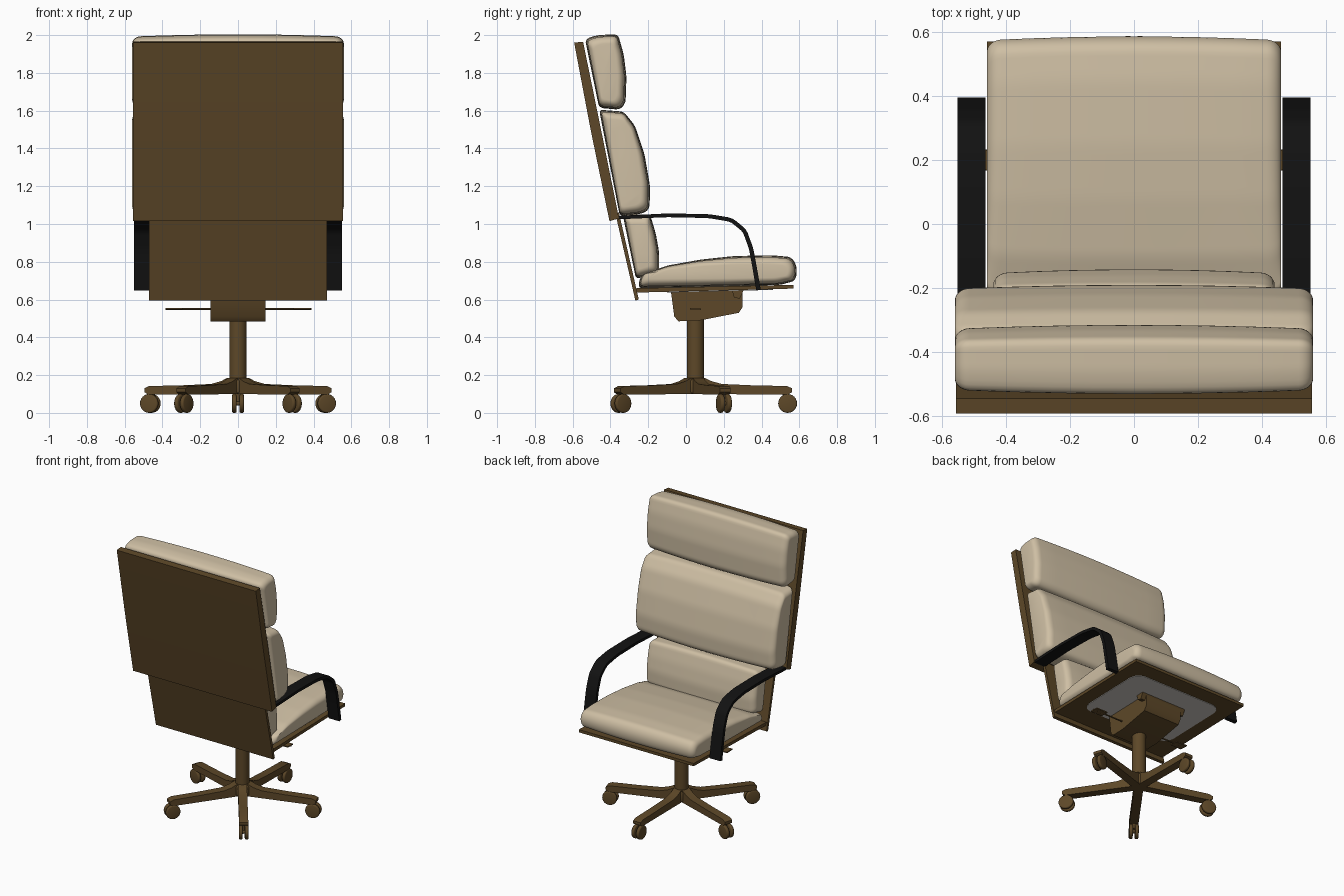
import bpy, bmesh, math
from mathutils import Matrix, Vector

cube = bpy.data.objects.get("Cube")
if cube:
    bpy.data.objects.remove(cube)


def material(name, rgb):
    m = bpy.data.materials.new(name)
    m.use_nodes = True
    m.diffuse_color = (*rgb, 1)
    bsdf = m.node_tree.nodes["Principled BSDF"]
    bsdf.inputs["Base Color"].default_value = (*rgb, 1)
    bsdf.inputs["Roughness"].default_value = 0.6
    return m


CREAM = material("cream upholstery", (0.62, 0.52, 0.37))
BROWN = material("brown shell", (0.11, 0.064, 0.021))
BLACK = material("black armrest", (0.006, 0.006, 0.006))
GREY = material("pale grey underside", (0.6, 0.57, 0.53))


def finish(name, bm, mat, place=None):
    bmesh.ops.recalc_face_normals(bm, faces=bm.faces[:])
    if place:
        bm.transform(place)
    mesh = bpy.data.meshes.new(name)
    bm.to_mesh(mesh)
    bm.free()
    mesh.materials.append(mat)
    obj = bpy.data.objects.new(name, mesh)
    bpy.context.collection.objects.link(obj)
    bpy.ops.object.select_all(action='DESELECT')
    obj.select_set(True)
    bpy.context.view_layer.objects.active = obj
    bpy.ops.object.shade_smooth_by_angle(angle=math.radians(40))
    return obj


def loft(rings):
    """Closed skin through equal rings, capped at both ends."""
    bm = bmesh.new()
    rows = [[bm.verts.new(p) for p in ring] for ring in rings]
    n = len(rows[0])
    for a, b in zip(rows, rows[1:]):
        for i in range(n):
            j = (i + 1) % n
            bm.faces.new((a[i], a[j], b[j], b[i]))
    bm.faces.new(rows[0])
    bm.faces.new(rows[-1][::-1])
    return bm


def prism(name, profile, x0, x1, mat, bevel=0.0, segments=3, place=None):
    """Side profile (y, z) extruded across x, with softened edges."""
    bm = loft([[(x, y, z) for y, z in profile] for x in (x0, x1)])
    if bevel:
        edges = [e for e in bm.edges if e.calc_face_angle(0) > 0.5]
        bmesh.ops.bevel(bm, geom=edges, offset=bevel, segments=segments,
                        profile=0.5, affect='EDGES', clamp_overlap=True)
    return finish(name, bm, mat, place)


def cylinder(name, radius, depth, centre, mat, axis='Z', bevel=0.0, place=None):
    bm = bmesh.new()
    bmesh.ops.create_cone(bm, cap_ends=True, segments=24, radius1=radius,
                          radius2=radius, depth=depth)
    if bevel:
        edges = [e for e in bm.edges if e.calc_face_angle(0) > 1]
        bmesh.ops.bevel(bm, geom=edges, offset=bevel, segments=3,
                        profile=0.5, affect='EDGES')
    turn = Matrix.Rotation(math.pi / 2, 4, 'Y') if axis == 'X' else Matrix()
    m = Matrix.Translation(centre) @ turn
    return finish(name, bm, mat, place @ m if place else m)


def soften(points, closed=True, step=0.05, rounds=2):
    """Split long sides evenly, then cut the corners round."""
    pts = [Vector(p) for p in points]
    pairs = list(zip(pts, pts[1:] + pts[:1] if closed else pts[1:]))
    out = []
    for a, b in pairs:
        k = max(1, round((b - a).length / step))
        out += [a.lerp(b, i / k) for i in range(k)]
    if not closed:
        out.append(pts[-1])
    for _ in range(rounds):
        cut = []
        for a, b in zip(out, out[1:] + out[:1] if closed else out[1:]):
            cut += [a.lerp(b, 0.25), a.lerp(b, 0.75)]
        out = cut if closed else [out[0]] + cut + [out[-1]]
    return out


def cushion(name, profile, half, edge=0.045, crown=0.012):
    """Padded block: the side profile shrinks towards rounded ends."""
    pts = soften(profile)
    ys, zs = [p.x for p in pts], [p.y for p in pts]
    cy, cz = (min(ys) + max(ys)) / 2, (min(zs) + max(zs)) / 2
    hy, hz = (max(ys) - min(ys)) / 2, (max(zs) - min(zs)) / 2
    right = [(half - edge) * i / 4 for i in range(4)]
    arc = [i * math.pi / 12 for i in range(7)]
    stations = [(x, 0.0) for x in right]
    stations += [(half - edge + edge * math.sin(a), edge * (1 - math.cos(a))) for a in arc]
    stations = [(-x, d) for x, d in stations[:0:-1]] + stations
    rings = []
    for x, d in stations:
        d = d * 0.8 + crown * (x / half) ** 2
        rings.append([(x, cy + (p.x - cy) * (1 - d / hy), cz + (p.y - cz) * (1 - d / hz))
                      for p in pts])
    return finish(name, loft(rings), CREAM)


# Back shell and lower back panel
prism("back_shell", [(-0.592, 1.96), (-0.545, 1.965), (-0.45, 1.5), (-0.355, 1.03),
                     (-0.405, 1.015), (-0.505, 1.5)], -0.557, 0.557, BROWN, 0.012)
prism("lower_back_panel", [(-0.375, 1.06), (-0.355, 1.06), (-0.25, 0.6), (-0.268, 0.595)],
      -0.47, 0.47, BROWN, 0.004)

# Upholstery
cushion("headrest_cushion", [(-0.535, 1.98), (-0.47, 2.0), (-0.36, 2.005), (-0.33, 1.9),
                             (-0.315, 1.78), (-0.32, 1.64), (-0.35, 1.605), (-0.46, 1.615)], 0.56)
cushion("middle_back_cushion", [(-0.46, 1.605), (-0.33, 1.595), (-0.27, 1.52), (-0.22, 1.37),
                                (-0.19, 1.2), (-0.193, 1.08), (-0.23, 1.055), (-0.35, 1.04)], 0.56)
cushion("lower_back_cushion", [(-0.335, 1.05), (-0.19, 1.05), (-0.16, 0.95), (-0.142, 0.85),
                               (-0.142, 0.74), (-0.265, 0.71)], 0.44)
cushion("seat_cushion", [(-0.255, 0.66), (-0.24, 0.73), (-0.1, 0.78), (0.08, 0.812), (0.25, 0.83),
                         (0.45, 0.835), (0.56, 0.825), (0.59, 0.77), (0.58, 0.7),
                         (0.5, 0.678), (0.2, 0.668)], 0.46)

# Seat pan, running slightly uphill to the front
prism("seat_pan", [(-0.262, 0.637), (-0.262, 0.66), (0.57, 0.678), (0.57, 0.658)],
      -0.46, 0.46, BROWN, 0.005)

# Rounded pale plate set on the underside of the pan
outline = soften([(-0.36, -0.1), (0.36, -0.1), (0.36, 0.46), (-0.36, 0.46)], step=0.18)
slope = (0.658 - 0.637) / 0.832
plate = [[(p.x, p.y, 0.637 + slope * (p.y + 0.262) + dz) for p in outline]
         for dz in (-0.004, 0.003)]
finish("underseat_plate", loft(plate), GREY)

# Tilt housing, cross bar and levers
prism("tilt_housing", [(-0.08, 0.645), (-0.062, 0.51), (-0.04, 0.485), (0.06, 0.487), (0.28, 0.53),
                       (0.3, 0.56), (0.3, 0.65)], -0.146, 0.146, BROWN, 0.025)
prism("front_cross_bar", [(0.24, 0.66), (0.255, 0.61), (0.285, 0.605), (0.31, 0.66)],
      -0.18, 0.18, BROWN, 0.006)
cylinder("lever_rod", 0.005, 0.76, (0.01, 0.05, 0.55), BROWN, 'X')
for side, x in (("left", 0.34), ("right", -0.34)):
    prism(side + "_lever_paddle", [(0.02, 0.547), (0.02, 0.555), (0.08, 0.553), (0.08, 0.545)],
          x - 0.045, x + 0.045, BROWN, 0.002)

# Armrests: a bent flat strap on each side
path = soften([(-0.36, 1.034), (-0.1, 1.046), (0.12, 1.042), (0.24, 1.022), (0.31, 0.965),
               (0.345, 0.87), (0.365, 0.76), (0.384, 0.65)], closed=False)
outer, inner = [], []
for i, p in enumerate(path):
    t = (path[min(i + 1, len(path) - 1)] - path[max(i - 1, 0)]).normalized()
    normal = Vector((-t.y, t.x)) * (0.009 + 0.003 * i / len(path))
    outer.append(p + normal)
    inner.append(p - normal)
for name, x in (("left_armrest", 0.508), ("right_armrest", -0.508)):
    prism(name, outer + inner[::-1], x - 0.043, x + 0.043, BLACK)

# Column and hub
cylinder("column", 0.046, 0.4, (0, 0.05, 0.32), BROWN)
cylinder("base_hub", 0.062, 0.08, (0, 0.05, 0.14), BROWN, bevel=0.015)

# Five legs, each with a twin-wheel caster
leg = [(0, 0.1), (0.49, 0.097), (0.512, 0.11), (0.512, 0.13), (0.485, 0.142), (0.3, 0.146),
       (0.14, 0.153), (0.085, 0.168), (0.05, 0.185), (0, 0.185)]
for k in range(5):
    place = Matrix.Translation((0, 0.05, 0)) @ Matrix.Rotation(math.tau * k / 5, 4, 'Z')
    tag = f"_{k + 1}"
    prism("base_leg" + tag, leg, -0.03, 0.03, BROWN, 0.012, place=place)
    cylinder("caster_stem" + tag, 0.013, 0.05, (0, 0.475, 0.085), BROWN, place=place)
    cylinder("caster_axle" + tag, 0.012, 0.04, (0, 0.488, 0.05), BROWN, 'X', place=place)
    for side in (-1, 1):
        cylinder("caster_wheel" + tag, 0.05, 0.024, (side * 0.019, 0.488, 0.05),
                 BROWN, 'X', bevel=0.008, place=place)
